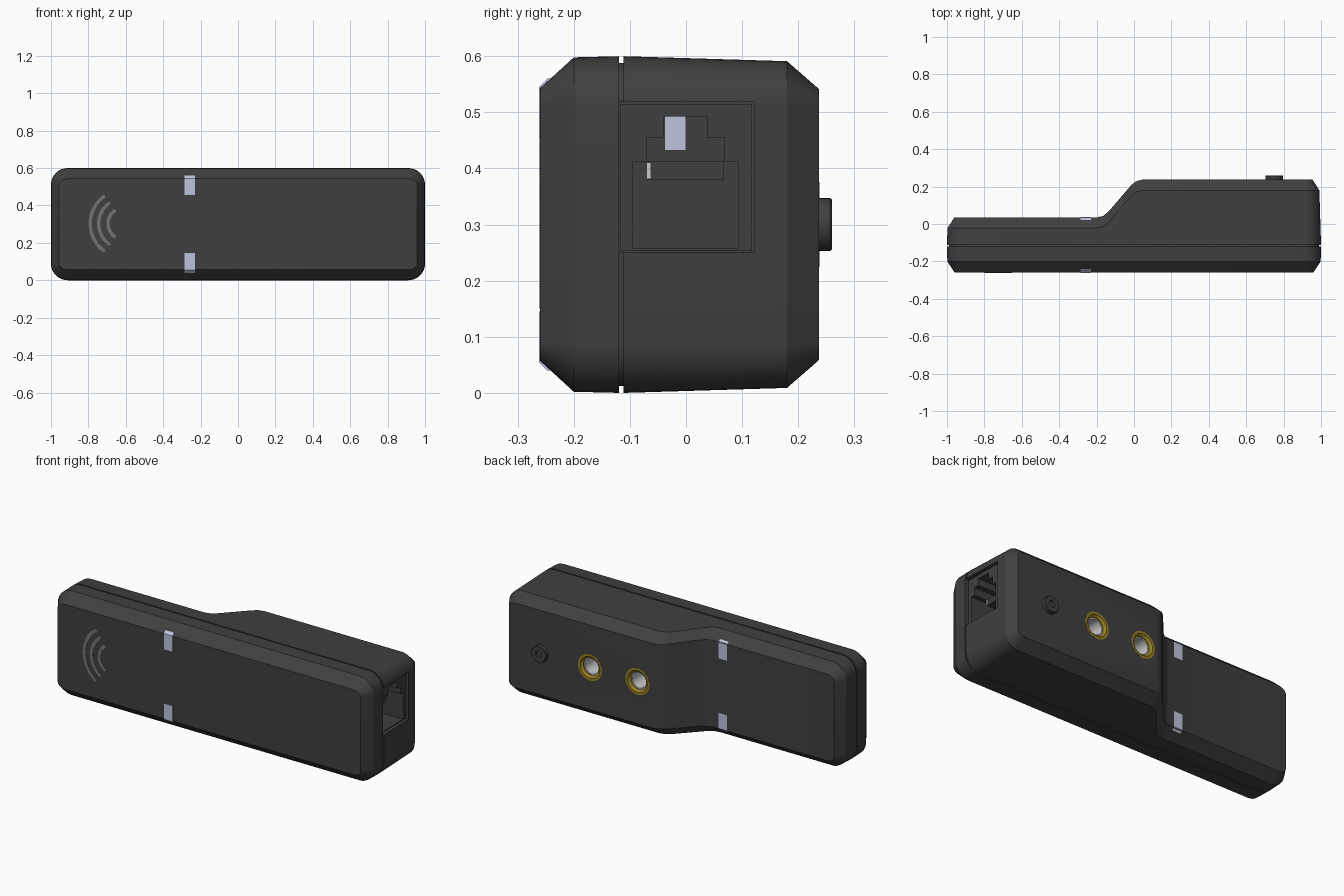
import bpy, bmesh
from math import sin, cos, pi, radians
from mathutils import Matrix

if "Cube" in bpy.data.objects:
    bpy.data.objects.remove(bpy.data.objects["Cube"])


def material(name, rgb):
    m = bpy.data.materials.new(name)
    m.diffuse_color = (*rgb, 1)
    m.use_nodes = True
    m.node_tree.nodes["Principled BSDF"].inputs["Base Color"].default_value = m.diffuse_color
    return m


DARK = material("dark_plastic", (0.05, 0.05, 0.05))
LIGHT = material("light_pipe", (0.52, 0.55, 0.72))
GREY = material("grey_print", (0.17, 0.17, 0.17))
BRASS = material("brass", (0.30, 0.21, 0.015))
STEEL = material("steel", (0.6, 0.6, 0.58))


def finish(name, bm, mat):
    bmesh.ops.recalc_face_normals(bm, faces=bm.faces)
    me = bpy.data.meshes.new(name)
    bm.to_mesh(me)
    bm.free()
    me.materials.append(mat)
    ob = bpy.data.objects.new(name, me)
    bpy.context.collection.objects.link(ob)
    return ob


def activate(ob):
    bpy.ops.object.select_all(action='DESELECT')
    ob.select_set(True)
    bpy.context.view_layer.objects.active = ob


def smooth(ob):
    activate(ob)
    bpy.ops.object.shade_smooth_by_angle(angle=radians(30))


def cut(ob, cutter):
    cutter.hide_render = True
    mod = ob.modifiers.new("cut", 'BOOLEAN')
    mod.operation, mod.object, mod.solver = 'DIFFERENCE', cutter, 'EXACT'
    activate(ob)
    bpy.ops.object.modifier_apply(modifier=mod.name)
    bpy.data.objects.remove(cutter)


def box(name, x, y, z, mat=DARK):
    bm = bmesh.new()
    bmesh.ops.create_cube(bm, size=1)
    for v in bm.verts:
        v.co = [(a + b) / 2 + c * (b - a) for (a, b), c in zip((x, y, z), v.co)]
    return finish(name, bm, mat)


def lathe(name, profile, x, z, mat, n=32):
    """Spin a closed (radius, y) profile round a y-axis line through x, z."""
    bm = bmesh.new()
    rings = [[bm.verts.new((x + r * cos(2 * pi * i / n), y, z + r * sin(2 * pi * i / n)))
              for i in range(n)] for r, y in profile]
    for a, b in zip(rings, rings[1:]):
        for i in range(n):
            j = (i + 1) % n
            bm.faces.new((a[i], a[j], b[j], b[i]))
    bm.faces.new(rings[0])
    bm.faces.new(rings[-1])
    return finish(name, bm, mat)


# Back surface: thin sensing end, filleted ramp, thick end
STATIONS = [(-0.2, 0.035), (-0.165, 0.043), (-0.135, 0.068),
            (-0.015, 0.208), (0.01, 0.228), (0.045, 0.237)]


def depth(x):
    pts = [(-2, 0.035)] + STATIONS + [(2, 0.237)]
    for (x0, y0), (x1, y1) in zip(pts, pts[1:]):
        if x0 <= x <= x1:
            return y0 + (y1 - y0) * (x - x0) / (x1 - x0)


def outline(y_of, ix, iz, draft=0.0, r=0.09, n=8):
    """Rounded rectangle in xz, inset by ix and iz, with y taken from x."""
    top = []
    for s in (-1, 1):
        for i in range(n + 1):
            a = pi / 2 * (i if s < 0 else n - i) / n
            top.append((s * (1 - r), s * cos(a), sin(a)))
        if s < 0:
            top += [(x, 0, 1) for x, _ in STATIONS]
    pts = []
    for cx, ux, uz in top:
        y = y_of(cx)
        d = draft * (y + 0.115)
        pts.append((cx + ux * (r - ix - d), y, 0.3 - r + 0.3 + uz * (r - iz - d)))
    return pts + [(x, y, 0.6 - z) for x, y, z in reversed(pts)]


def shell(name, outlines):
    bm = bmesh.new()
    rings = [[bm.verts.new(p) for p in o] for o in outlines]
    m = len(rings[0])
    for a, b in zip(rings, rings[1:]):
        for i in range(m):
            j = (i + 1) % m
            bm.faces.new((a[i], a[j], b[j], b[i]))
    for ring in (rings[0], rings[-1]):
        for i in range(m // 2 - 1):
            bm.faces.new((ring[i], ring[i + 1], ring[m - 2 - i], ring[m - 1 - i]))
    return finish(name, bm, DARK)


# Two housing halves with a narrow seam between them
front = shell("front_shell", [outline(lambda x: -0.119, 0, 0),
                              outline(lambda x: -0.2, 0.002, 0.002),
                              outline(lambda x: -0.26, 0.042, 0.057)])
back = shell("back_shell", [outline(lambda x: -0.111, 0, 0),
                            outline(lambda x: depth(x) - 0.057, 0, 0, 0.03),
                            outline(depth, 0.035, 0.048, 0.03)])
seam = shell("seam_core", [outline(lambda x: -0.125, 0.012, 0.012),
                           outline(lambda x: -0.105, 0.012, 0.012)])
for ob in (back, seam):
    cut(ob, box("jack_cutter", (0.55, 1.1), (-0.119, 0.122), (0.25, 0.518)))

# Threaded mounting inserts
for i, x in enumerate((0.14, 0.44)):
    cut(back, lathe("insert_cutter", [(0.076, 0.07), (0.076, 0.3)], x, 0.3, DARK))
    smooth(lathe(f"brass_insert_{i}", [(0.076, 0.08), (0.076, 0.238), (0.062, 0.238),
                                       (0.05, 0.226), (0.05, 0.09)], x, 0.3, BRASS))
    smooth(lathe(f"insert_sleeve_{i}", [(0.05, 0.08), (0.05, 0.222), (0.043, 0.222),
                                        (0.043, 0.1)], x, 0.3, STEEL))

# Push button with dimple
smooth(lathe("button", [(0.047, 0.2), (0.047, 0.257), (0.044, 0.26), (0.02, 0.26),
                        (0.018, 0.25), (0.004, 0.25)], 0.75, 0.3, DARK))

# Modular socket with stepped opening
jack = box("socket_body", (0.56, 0.98), (-0.117, 0.118), (0.253, 0.514))
for y, z in (((-0.095, 0.093), (0.258, 0.412)), ((-0.07, 0.068), (0.37, 0.455)),
             ((-0.04, 0.037), (0.4, 0.493))):
    cut(jack, box("opening_cutter", (0.65, 1.1), y, z))
box("socket_ledge", (0.64, 0.9), (-0.07, 0.068), (0.38, 0.412))
box("socket_light", (0.64, 0.7), (-0.038, 0), (0.432, 0.493), LIGHT)
box("socket_contact", (0.66, 0.905), (-0.07, -0.062), (0.381, 0.411), STEEL)

# Indicator windows, front and back, top and bottom
for side, face, s in (("front", -0.26, -1), ("back", 0.035, 1)):
    for end in ("top", "bottom"):
        prof = [(face - s * 0.06, 0.455), (face + s * 0.002, 0.455),
                (face + s * 0.002, 0.545), (face - s * 0.013, 0.56), (face - s * 0.06, 0.56)]
        bm = bmesh.new()
        f = bm.faces.new([bm.verts.new((-0.285, y, z if end == "top" else 0.6 - z))
                          for y, z in prof])
        new = bmesh.ops.extrude_face_region(bm, geom=[f])["geom"]
        bmesh.ops.translate(bm, vec=(0.055, 0, 0),
                            verts=[g for g in new if isinstance(g, bmesh.types.BMVert)])
        finish(f"{side}_{end}_window", bm, LIGHT)

# Sensing-zone arcs printed on the front, with round ends
for k, (rad, half) in enumerate(((0.18, 53), (0.135, 53), (0.085, 53))):
    w, n = 0.009, 24
    pts = []
    for i in range(n + 1):
        a = radians(180 - half + 2 * half * i / n)
        pts.append((rad + w, a, 0))
    mid = lambda a: (rad * cos(a), rad * sin(a))
    a0, a1 = radians(180 - half), radians(180 + half)
    loop = [((rad + w) * cos(a), (rad + w) * sin(a)) for _, a, _ in pts]
    loop += [(mid(a1)[0] + w * cos(a1 + pi * j / 6), mid(a1)[1] + w * sin(a1 + pi * j / 6))
             for j in range(1, 6)]
    loop += [((rad - w) * cos(a), (rad - w) * sin(a)) for _, a, _ in reversed(pts)]
    loop += [(mid(a0)[0] + w * cos(a0 + pi + pi * j / 6), mid(a0)[1] + w * sin(a0 + pi + pi * j / 6))
             for j in range(1, 6)]
    bm = bmesh.new()
    f = bm.faces.new([bm.verts.new((-0.61 + x, -0.261, 0.303 + z)) for x, z in loop])
    new = bmesh.ops.extrude_face_region(bm, geom=[f])["geom"]
    bmesh.ops.translate(bm, vec=(0, 0.006, 0),
                        verts=[g for g in new if isinstance(g, bmesh.types.BMVert)])
    finish(f"sensing_arc_{k}", bm, GREY)

for ob in (front, back, seam):
    smooth(ob)
